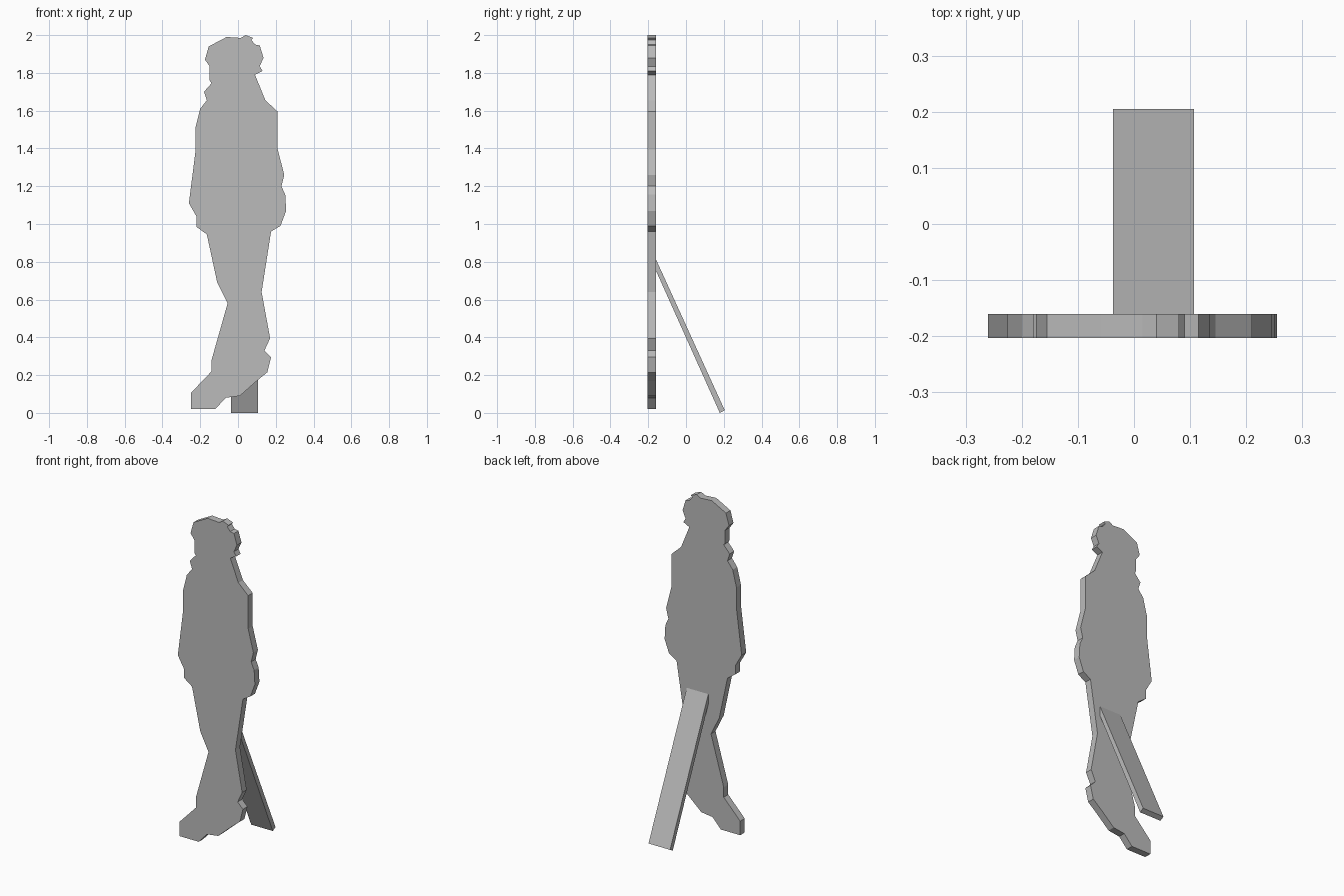
import bpy
import bmesh
from mathutils import Vector

cube = bpy.data.objects.get("Cube")
if cube:
    bpy.data.objects.remove(cube, do_unlink=True)

# One plain grey for the whole model
grey = bpy.data.materials.new("plain_grey")
grey.use_nodes = True
colour = (0.5, 0.5, 0.5, 1)
grey.diffuse_color = colour
grey.node_tree.nodes["Principled BSDF"].inputs["Base Color"].default_value = colour


def extrude_profile(name, points, offset):
    """Make a flat-sided solid from a closed outline pushed along offset."""
    bm = bmesh.new()
    face = bm.faces.new([bm.verts.new(p) for p in points])
    result = bmesh.ops.extrude_face_region(bm, geom=[face], use_keep_orig=True)
    moved = [g for g in result["geom"] if isinstance(g, bmesh.types.BMVert)]
    bmesh.ops.translate(bm, verts=moved, vec=Vector(offset))
    bmesh.ops.recalc_face_normals(bm, faces=bm.faces)
    mesh = bpy.data.meshes.new(name)
    bm.to_mesh(mesh)
    bm.free()
    mesh.materials.append(grey)
    obj = bpy.data.objects.new(name, mesh)
    bpy.context.collection.objects.link(obj)
    return obj


# Outline sections (x, z), clockwise from the crown
head_left = [(.04, 2), (.08, 1.985), (.07, 1.975), (.09, 1.95), (.115, 1.945),
             (.135, 1.88), (.115, 1.835), (.13, 1.81), (.09, 1.79)]
body_left = [(.145, 1.655), (.21, 1.595), (.21, 1.395), (.245, 1.26), (.23, 1.2),
             (.25, 1.155), (.255, 1.07), (.225, .99), (.175, .96)]
legs = [(.125, .64), (.17, .395), (.14, .33), (.175, .295), (.155, .215),
        (.1, .17), (.01, .09), (-.065, .08), (-.12, .02), (-.25, .02),
        (-.25, .105), (-.14, .22), (-.14, .28), (-.055, .58), (-.11, .69)]
body_right = [(-.165, .945), (-.22, .985), (-.22, 1.04), (-.26, 1.11),
              (-.225, 1.385), (-.225, 1.51), (-.2, 1.61), (-.165, 1.655)]
head_right = [(-.18, 1.7), (-.14, 1.745), (-.15, 1.76), (-.15, 1.835),
              (-.175, 1.87), (-.155, 1.94), (-.06, 1.99), (.015, 1.985)]
outline = head_left + body_left + legs + body_right + head_right

# Standing figure board
front, back = -.203, -.16
extrude_profile("figure_board", [(x, front, z) for x, z in outline],
                (0, back - front, 0))

# Leaning rear strut, its top set against the board
strut = [(back, .815), (.205, .014), (.179, 0), (back, .755)]
extrude_profile("support_strut", [(-.037, y, z) for y, z in strut], (.144, 0, 0))
